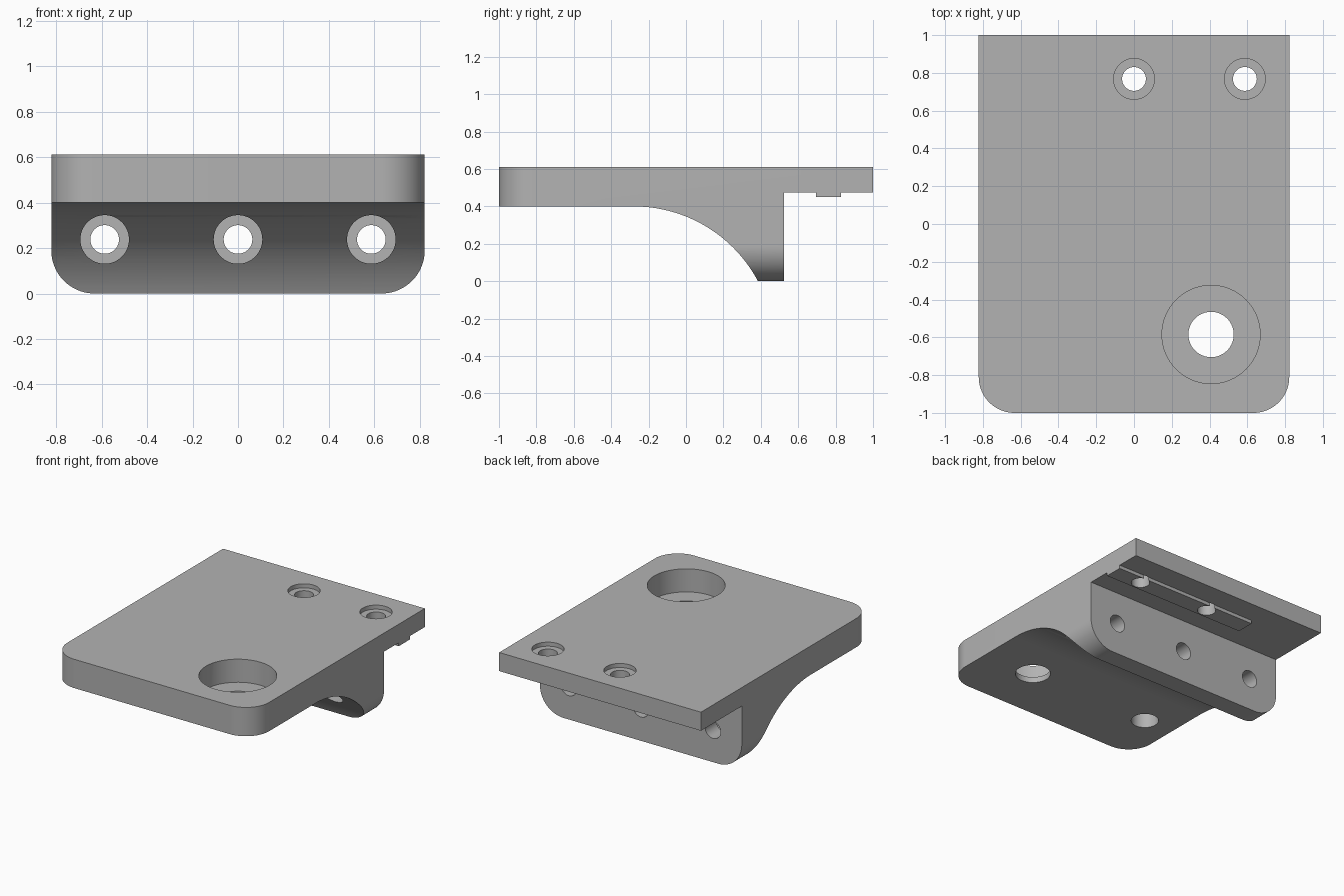
import bpy, bmesh
from math import pi, sin, cos, sqrt, atan2, radians
from mathutils import Vector, Matrix

cube = bpy.data.objects.get("Cube")
if cube:
    bpy.data.objects.remove(cube)

W = 0.822                        # half width
TOP, UNDER, STEP = 0.612, 0.40, 0.475
LEG_BACK, LEG_FRONT = 0.525, 0.385
HOLE_X = 0.587

grey = bpy.data.materials.new("plain grey")
grey.use_nodes = True
colour = (0.45, 0.45, 0.45, 1)
grey.diffuse_color = colour
grey.node_tree.nodes["Principled BSDF"].inputs["Base Color"].default_value = colour


def finish(name, bm):
    bmesh.ops.recalc_face_normals(bm, faces=bm.faces)
    mesh = bpy.data.meshes.new(name)
    bm.to_mesh(mesh)
    bm.free()
    mesh.materials.append(grey)
    ob = bpy.data.objects.new(name, mesh)
    bpy.context.collection.objects.link(ob)
    return ob


def prism(name, profile, place, start, end):
    """Extrude a 2D outline; place(u, v, d) maps it into space."""
    bm = bmesh.new()
    face = bm.faces.new([bm.verts.new(place(u, v, start)) for u, v in profile])
    grown = bmesh.ops.extrude_face_region(bm, geom=[face])["geom"]
    shift = Vector(place(0, 0, end)) - Vector(place(0, 0, start))
    bmesh.ops.translate(bm, vec=shift, verts=[g for g in grown if isinstance(g, bmesh.types.BMVert)])
    return finish(name, bm)


def cylinder(name, radius, a, b, sides=64):
    a, b = Vector(a), Vector(b)
    bm = bmesh.new()
    turn = (b - a).to_track_quat("Z", "Y").to_matrix().to_4x4()
    bmesh.ops.create_cone(bm, cap_ends=True, segments=sides, radius1=radius, radius2=radius,
                          depth=(b - a).length, matrix=Matrix.Translation((a + b) / 2) @ turn)
    return finish(name, bm)


def arc(cx, cy, r, a0, a1, n=24):
    return [(cx + r * cos(a0 + (a1 - a0) * i / n), cy + r * sin(a0 + (a1 - a0) * i / n))
            for i in range(n + 1)]


def rounded_bottom(low, high, r):
    """Outline as wide as the bracket with its two lower corners rounded."""
    return (arc(-W + r, low + r, r, pi, 1.5 * pi) + arc(W - r, low + r, r, 1.5 * pi, 2 * pi)
            + [(W, high), (-W, high)])


def combine(ob, cutter, operation):
    mod = ob.modifiers.new(operation.lower(), "BOOLEAN")
    mod.operation, mod.solver, mod.object = operation, "EXACT", cutter
    bpy.context.view_layer.objects.active = ob
    bpy.ops.object.modifier_apply(modifier=mod.name)
    bpy.data.objects.remove(cutter)


# Side profile: plate, concave curve into the leg, step at the back
run = LEG_FRONT + 0.28
R = (run * run + UNDER * UNDER) / (2 * UNDER)
curve = arc(-0.28, UNDER - R, R, pi / 2, atan2(R - UNDER, run), 40)
side = [(-1.1, TOP), (-1.1, UNDER)] + curve + [
    (LEG_BACK, 0), (LEG_BACK, STEP), (1, STEP), (1, TOP)]
bracket = prism("bracket", side, lambda u, v, d: (d, u, v), -W - 0.1, W + 0.1)

# Locating rib under the back edge
rib = prism("rib", [(0.695, 0.45), (0.828, 0.45), (0.828, 0.52), (0.695, 0.52)],
            lambda u, v, d: (d, u, v), -0.35, W + 0.05)
combine(bracket, rib, "UNION")

# Rounded plate corners in plan, rounded leg corners in elevation
plan = prism("plan_outline", rounded_bottom(-1, 1.2, 0.19), lambda u, v, d: (u, v, d), -0.2, 0.9)
combine(bracket, plan, "INTERSECT")
front = prism("front_outline", rounded_bottom(0, 0.9, 0.19), lambda u, v, d: (u, d, v), -1.3, 1.3)
combine(bracket, front, "INTERSECT")


def drill(radius, a, b):
    combine(bracket, cylinder("drill", radius, a, b), "DIFFERENCE")


# Leg bolt holes with spot faces
for x in (-HOLE_X, 0, HOLE_X):
    drill(0.063, (x, -0.2, 0.238), (x, 0.7, 0.238))
    drill(0.107, (x, -0.2, 0.238), (x, 0.395, 0.238))

# Back plate bolt holes with shallow counterbores
for x in (0, HOLE_X):
    drill(0.063, (x, 0.768, 0.3), (x, 0.768, 0.8))
    drill(0.108, (x, 0.768, TOP - 0.03), (x, 0.768, 0.8))

# Large counterbored hole and blind hole from below
drill(0.12, (0.408, -0.585, 0.2), (0.408, -0.585, 0.8))
drill(0.26, (0.408, -0.585, TOP - 0.17), (0.408, -0.585, 0.8))
drill(0.093, (-HOLE_X, -0.585, 0.2), (-HOLE_X, -0.585, UNDER + 0.14))

bpy.ops.object.select_all(action="DESELECT")
bracket.select_set(True)
bpy.context.view_layer.objects.active = bracket
bpy.ops.object.shade_smooth_by_angle(angle=radians(30))
